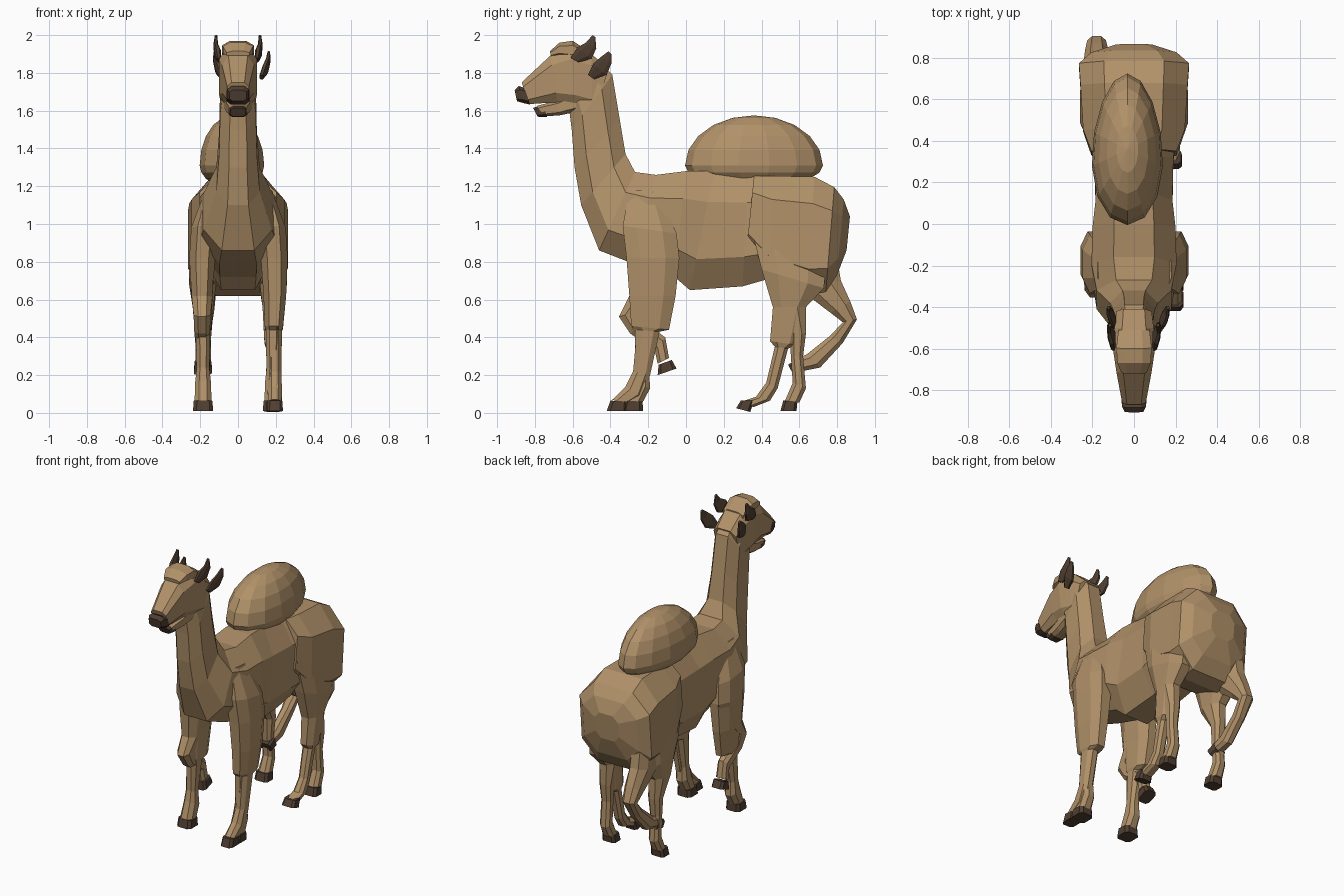
import bpy, bmesh, math
from mathutils import Vector


def material(name, rgb):
    m = bpy.data.materials.new(name)
    m.diffuse_color = (*rgb, 1)
    return m


TAN = material("tan_coat", (0.44, 0.285, 0.142))
DARK = material("dark_brown", (0.08, 0.049, 0.031))


def finish(name, bm, mat):
    bmesh.ops.recalc_face_normals(bm, faces=bm.faces)
    me = bpy.data.meshes.new(name)
    bm.to_mesh(me)
    bm.free()
    me.materials.append(mat)
    ob = bpy.data.objects.new(name, me)
    bpy.context.collection.objects.link(ob)
    return ob


def loft(name, sections, mat=TAN, cx=0.0, k=0.48):
    """Skin eight-sided rings; each is (y0, z0, y1, z1, half width[, x shift])."""
    octagon = [(1, k), (k, 1), (-k, 1), (-1, k), (-1, -k), (-k, -1), (k, -1), (1, -k)]
    bm = bmesh.new()
    rings = []
    for y0, z0, y1, z1, w, *dx in sections:
        x = cx + (dx[0] if dx else 0)
        a, b = Vector((x, y0, z0)), Vector((x, y1, z1))
        mid, half = (a + b) / 2, (a - b) / 2
        rings.append([bm.verts.new(mid + half * u + Vector((w * v, 0, 0)))
                      for u, v in octagon])
    for r, s in zip(rings, rings[1:]):
        for i in range(8):
            j = (i + 1) % 8
            bm.faces.new((r[i], r[j], s[j], s[i]))
    bm.faces.new(rings[0])
    bm.faces.new(rings[-1])
    return finish(name, bm, mat)


# Neck running down into the chest and belly
loft("neck_and_trunk", [
    (-.46, 1.86, -.62, 1.62, .08), (-.39, 1.79, -.605, 1.50, .095),
    (-.35, 1.55, -.59, 1.30, .10), (-.32, 1.37, -.555, 1.10, .115),
    (-.27, 1.275, -.46, .86, .18), (-.16, 1.26, -.28, .79, .205),
    (0, 1.28, -.06, .72, .20), (.15, 1.28, .02, .65, .185),
    (.33, 1.27, .30, .67, .19), (.52, 1.25, .44, .71, .22)])

# Broad hindquarters with a rounded rump
loft("hindquarters", [
    (.36, 1.255, .32, .86, .205), (.46, 1.255, .44, .70, .245),
    (.68, 1.25, .64, .62, .258), (.785, 1.195, .74, .64, .265),
    (.835, 1.13, .80, .73, .205), (.868, 1.04, .85, .86, .09)], k=.55)

# Egg-shaped hump, narrower at the rear
bm = bmesh.new()
bmesh.ops.create_uvsphere(bm, u_segments=14, v_segments=10, radius=1)
for v in bm.verts:
    x, y, z = v.co
    v.co = (-.032 + .17 * x * (1 - .14 * y), .36 + .365 * y,
            1.31 + (.265 if z > 0 else .12) * z)
finish("hump", bm, TAN)

# Head, lower jaw and brow tuft
loft("head", [
    (-.87, 1.75, -.83, 1.635, .057), (-.72, 1.89, -.68, 1.645, .085),
    (-.62, 1.935, -.58, 1.62, .10), (-.50, 1.90, -.50, 1.60, .095),
    (-.41, 1.82, -.46, 1.66, .085)], k=.6)
loft("lower_jaw", [
    (-.79, 1.625, -.75, 1.57, .045), (-.68, 1.655, -.67, 1.575, .06),
    (-.54, 1.72, -.53, 1.605, .08)], k=.6)
loft("brow_tuft", [
    (-.72, 1.915, -.715, 1.885, .06), (-.67, 1.96, -.67, 1.885, .08),
    (-.60, 1.97, -.59, 1.87, .085), (-.51, 1.91, -.51, 1.85, .075)], k=.5)
loft("nose", [
    (-.855, 1.72, -.825, 1.632, .061), (-.885, 1.73, -.86, 1.64, .057),
    (-.907, 1.71, -.895, 1.65, .045)], DARK, k=.6)
loft("chin", [
    (-.755, 1.632, -.735, 1.566, .049), (-.81, 1.615, -.785, 1.568, .04)], DARK, k=.6)

# Two pairs of leaf-shaped ears
for side, label in ((1, "right"), (-1, "left")):
    loft(f"upper_ear_{label}", [
        (-.61, 1.88, -.57, 1.855, .012), (-.575, 1.935, -.50, 1.875, .018, side * .008),
        (-.53, 1.96, -.475, 1.93, .012, side * .018),
        (-.495, 2.0, -.48, 1.99, .007, side * .016)], DARK, side * .10)
    loft(f"lower_ear_{label}", [
        (-.52, 1.79, -.485, 1.765, .012), (-.49, 1.85, -.42, 1.79, .016, side * .02),
        (-.45, 1.885, -.395, 1.85, .012, side * .035),
        (-.41, 1.915, -.395, 1.90, .007, side * .038)], DARK, .02 + side * .105)

# Upper legs shared by the planted and stepping legs
shoulder = [(-.30, 1.18, -.14, 1.17, .03, -.045), (-.335, .99, -.05, .95, .068, -.01),
            (-.315, .82, -.035, .82, .066, .002), (-.30, .62, -.055, .62, .055, .005),
            (-.29, .46, -.09, .44, .043)]
thigh = [(.34, 1.0, .76, .96, .05), (.40, .76, .73, .66, .075), (.46, .56, .635, .56, .055)]


def leg(name, upper, lower, hoof, cx):
    s = 1 if cx > 0 else -1
    parts = [(*p[:5], s * (p[5] if len(p) > 5 else 0)) for p in upper + lower]
    loft(f"{name}_leg", parts, TAN, cx)
    loft(f"{name}_hoof", hoof, DARK, cx, .65)


# Planted legs on both sides
for cx, label in ((.185, "right"), (-.185, "left")):
    leg(f"front_{label}", shoulder,
        [(-.27, .44, -.15, .43, .038), (-.27, .24, -.195, .22, .034),
         (-.285, .17, -.19, .13, .042), (-.325, .055, -.23, .055, .045)],
        [(-.325, .065, -.23, .06, .05), (-.338, .01, -.227, .01, .053)], cx)
    leg(f"hind_{label}", thigh,
        [(.55, .42, .635, .42, .043), (.555, .30, .62, .30, .035),
         (.565, .16, .635, .13, .036), (.52, .055, .6, .055, .042)],
        [(.515, .065, .59, .06, .046), (.50, .01, .585, .01, .05)], cx)

# Right legs stepping forward
leg("stepping_front_right", shoulder,
    [(-.26, .44, -.14, .43, .038), (-.28, .22, -.19, .20, .034),
     (-.32, .14, -.23, .08, .038), (-.39, .07, -.31, .04, .036)],
    [(-.40, .065, -.31, .06, .04), (-.42, .01, -.31, .01, .043)], .195)
leg("stepping_hind_right", thigh,
    [(.445, .38, .585, .36, .045), (.47, .35, .54, .34, .036),
     (.425, .16, .485, .13, .032), (.37, .085, .445, .065, .036), (.31, .065, .355, .03, .038)],
    [(.29, .065, .36, .065, .042), (.265, .025, .34, .005, .047)], .185)

# Left legs lifted in mid stride
leg("lifted_front_left", shoulder[:3],
    [(-.30, .62, -.14, .60, .055), (-.355, .51, -.23, .54, .045),
     (-.295, .42, -.22, .48, .042), (-.165, .33, -.11, .40, .034),
     (-.15, .26, -.09, .29, .036)],
    [(-.145, .255, -.075, .28, .04), (-.15, .20, -.05, .235, .043)], -.19)
leg("lifted_hind_left", [],
    [(.58, .80, .80, .82, .065), (.62, .64, .82, .70, .065),
     (.765, .53, .87, .59, .055), (.83, .48, .905, .495, .045),
     (.765, .41, .83, .37, .036), (.64, .31, .71, .24, .036), (.58, .285, .61, .22, .036)],
    [(.60, .29, .625, .21, .038), (.54, .255, .57, .20, .042)], -.18)
